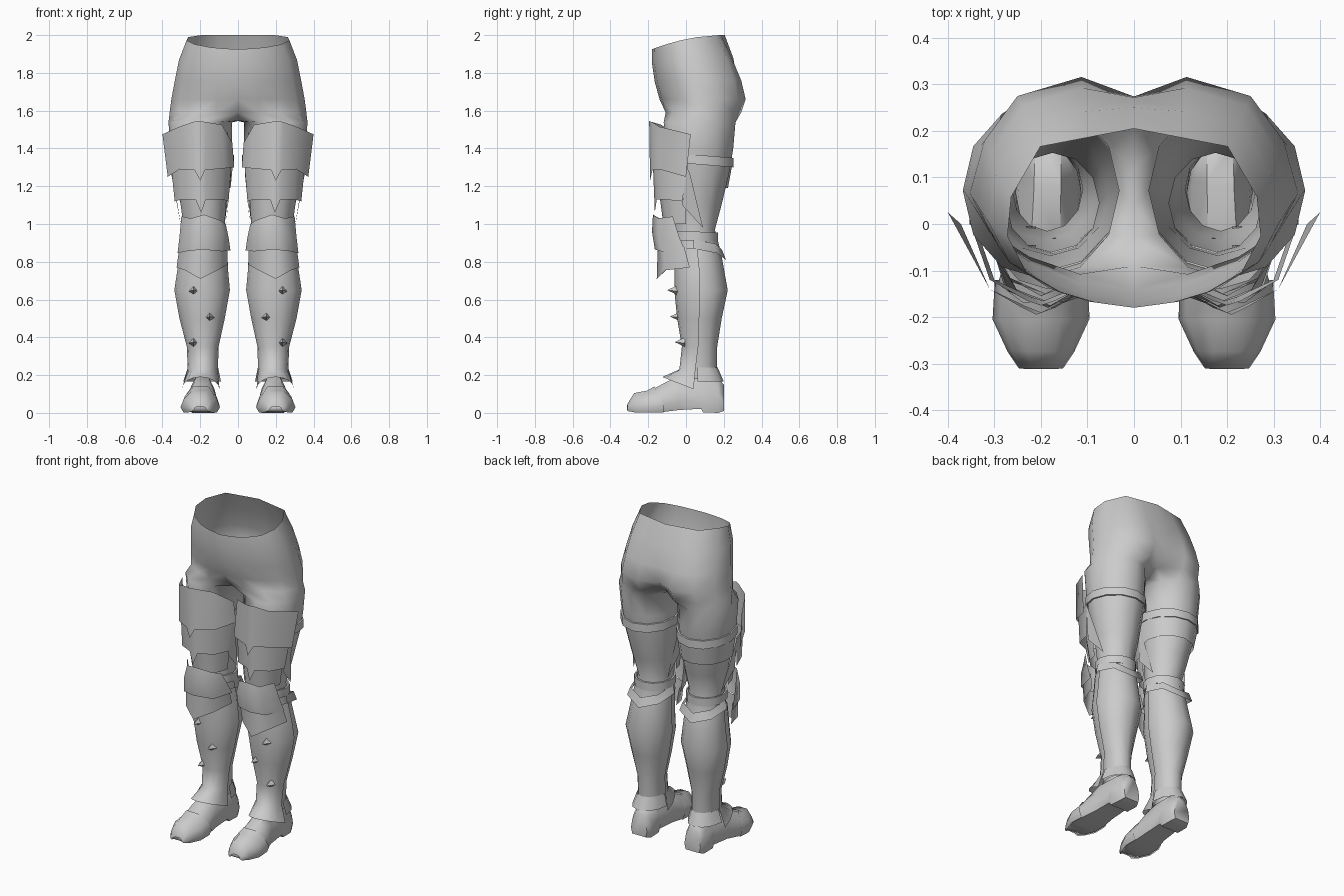
import bpy, bmesh, math

grey = bpy.data.materials.new("grey")
grey.diffuse_color = (0.6, 0.6, 0.6, 1)


def finish(name, verts, faces, angle=50, mirror=True):
    """Make a mesh for the +x side and mirror it to the other leg."""
    me = bpy.data.meshes.new(name)
    me.from_pydata(verts, [], faces)
    bm = bmesh.new()
    bm.from_mesh(me)
    bmesh.ops.recalc_face_normals(bm, faces=bm.faces)
    bm.to_mesh(me)
    bm.free()
    me.materials.append(grey)
    ob = bpy.data.objects.new(name, me)
    bpy.context.collection.objects.link(ob)
    if mirror:
        mod = ob.modifiers.new("mirror", 'MIRROR')
        mod.merge_threshold = 0.001
    bpy.ops.object.select_all(action='DESELECT')
    ob.select_set(True)
    bpy.context.view_layer.objects.active = ob
    bpy.ops.object.shade_smooth_by_angle(angle=math.radians(angle))
    return ob


def loft(name, rows, closed=False, caps=False, angle=80, mirror=True):
    """Bridge rows that all have the same number of points."""
    n = len(rows[0])
    faces = []
    for r in range(len(rows) - 1):
        for i in range(n if closed else n - 1):
            j = (i + 1) % n
            faces.append((r*n + i, r*n + j, (r+1)*n + j, (r+1)*n + i))
    if caps:
        last = (len(rows) - 1) * n
        faces += [tuple(range(n)), tuple(range(last, last + n))]
    return finish(name, [p for r in rows for p in r], faces, angle, mirror)


def arc(z, cx, cy, rx, ry, a0, a1, n):
    """Points on an ellipse; 0 deg is outward, -90 deg is the front."""
    pts = []
    for i in range(n):
        a = math.radians(a0 + (a1 - a0) * i / (n - 1))
        pts.append((cx + rx*math.cos(a), cy + ry*math.sin(a), z))
    return pts


# Body: open half rings for the pelvis, closed rings for the leg
# Outline as fractions of half width and depth, at the waist and at the hips
waist = [(0, 0), (.3, .03), (.56, .08), (.85, .2), (1, .4), (.97, .62), (.74, .9), (.37, .95), (0, 1)]
hips = [(0, 0), (.32, .03), (.62, .12), (.87, .26), (1, .45), (.91, .7), (.71, .91), (.32, 1), (0, 1)]
# front z, back z, half width, front y, back y, front pull, back cleft, hip blend
pelvis = [(1.925, 2.0, .272, -.18, .205, 0, 0, 0),
          (1.85, 1.88, .312, -.18, .255, 0, .005, .4),
          (1.75, 1.76, .335, -.165, .297, 0, .025, .8),
          (1.66, 1.66, .353, -.14, .316, 0, .042, 1),
          (1.59, 1.59, .362, -.12, .292, .03, .09, 1)]
verts, faces = [], []
for zf, zb, w, f, b, pf, pb, t in pelvis:
    for i in range(9):
        fx = waist[i][0]*(1 - t) + hips[i][0]*t
        fy = waist[i][1]*(1 - t) + hips[i][1]*t
        y = f + (b - f)*fy + (pf if i == 0 else -pb if i == 8 else 0)
        verts.append((w*fx, y, zb - (zb - zf)*(1 - fy)**2))
for r in range(len(pelvis) - 1):
    for i in range(8):
        k = r*9 + i
        faces.append((k, k + 1, k + 10, k + 9))
top = (len(pelvis) - 1) * 9
crotch = len(verts)
verts += [(0, .12, 1.555), (0, .04, 1.545), (0, -.03, 1.547)]
prev = list(range(top, top + 9)) + [crotch, crotch + 1, crotch + 2]
# z, centre x, centre y, radius x, radius y
legs = [(1.538, .2, .072, .168, .19), (1.40, .195, .07, .163, .18),
        (1.28, .19, .068, .152, .163), (1.10, .18, .06, .123, .128),
        (.97, .175, .045, .1, .108), (.85, .18, .06, .115, .125),
        (.65, .19, .083, .138, .138), (.50, .19, .077, .11, .112),
        (.35, .186, .075, .076, .09), (.18, .184, .068, .07, .095)]
for z, cx, cy, rx, ry in legs:
    start = len(verts)
    verts += arc(z, cx, cy, rx, ry, -120, 210, 12)
    ring = list(range(start, start + 12))
    for i in range(12):
        j = (i + 1) % 12
        faces.append((prev[i], prev[j], ring[j], ring[i]))
    prev = ring
finish("hips_and_legs", verts, faces, 80)

# Upper thigh plate with a flared outer corner and a centre point
loft("upper_thigh_plate", [
    [(.03, .0, 1.43), (.085, -.13, 1.525), (.17, -.18, 1.54), (.21, -.195, 1.545),
     (.24, -.18, 1.54), (.31, -.14, 1.515), (.4, .025, 1.475)],
    [(.02, .01, 1.30), (.07, -.14, 1.295), (.175, -.178, 1.285), (.2, -.19, 1.23),
     (.23, -.178, 1.285), (.31, -.14, 1.29), (.372, .0, 1.25)]])

# Lower thigh plate
loft("lower_thigh_plate", [
    [(.035, .0, 1.31), (.08, -.12, 1.31), (.17, -.165, 1.31), (.2, -.175, 1.31),
     (.23, -.165, 1.31), (.31, -.12, 1.31), (.355, .01, 1.31)],
    [(.05, .0, 1.12), (.085, -.12, 1.13), (.17, -.155, 1.13), (.195, -.165, 1.06),
     (.225, -.155, 1.13), (.3, -.12, 1.13), (.335, -.02, 1.12)]])
# Side tails running back to a point
for name, x0, x1 in (("outer_thigh_tail", .354, .30), ("inner_thigh_tail", .036, .065)):
    finish(name, [(x0, .0, 1.31), (x0, .02, 1.27), (x1, .09, .98),
                  (x1 + (x0 - x1)*.4, -.02, 1.1)], [(0, 1, 2, 3)])

# Small plate between thigh and knee
loft("above_knee_plate", [
    arc(1.15, .185, .0, .125, .14, -180, 0, 7),
    arc(1.0, .18, .0, .11, .12, -180, 0, 7)])

# Knee cap plate, bulging in the middle, back edge slanting forward at the top
loft("knee_plate", [
    [(.065, -.07, 1.0), (.095, -.125, 1.02), (.18, -.175, 1.05), (.25, -.145, 1.03),
     (.3, -.07, 1.04)],
    [(.05, -.035, .93), (.08, -.13, .95), (.185, -.18, .96), (.27, -.145, .95),
     (.31, -.035, .93)],
    [(.04, .0, .86), (.085, -.12, .855), (.19, -.165, .865), (.28, -.13, .855),
     (.32, .0, .845)]])

# Plate below the knee with a centre point
loft("below_knee_plate", [
    [(.055, -.01, .88), (.09, -.11, .87), (.19, -.15, .87), (.275, -.12, .87),
     (.31, -.01, .88)],
    [(.055, .02, .785), (.1, -.1, .76), (.2, -.155, .71), (.28, -.11, .755),
     (.325, .02, .77)]])


# Leather straps: thin bands dipping toward the back
def strap(name, z, h, dip, cx, cy, rx, ry):
    rows = []
    for zz, grow in ((z + h, -.01), (z + h, 0), (z, 0), (z, -.01)):
        ring = arc(zz, cx, cy, rx + grow, ry + grow, 0, 330, 12)
        rows.append([(x, y, q - dip*(y - cy)/ry) for x, y, q in ring])
    loft(name, rows, closed=True, angle=40)


strap("thigh_strap", 1.315, .05, .015, .192, .07, .17, .182)
strap("knee_strap", .91, .05, .005, .178, .05, .118, .12)

# Wide band behind one thigh only
loft("rear_thigh_band", [
    arc(1.32, -.191, .068, .166, .178, -20, 200, 9),
    arc(1.19, -.186, .064, .148, .158, -20, 200, 9)], mirror=False)

# Shin guard: front half shell with flared ankle
greave = [(.87, .18, .06, .122, .125), (.75, .187, .072, .135, .133),
          (.65, .19, .075, .147, .137), (.50, .19, .07, .12, .117),
          (.35, .187, .065, .084, .087), (.23, .186, .05, .08, .085)]
rows = [arc(*g, -180, 0, 9) for g in greave]
hem = arc(.17, .198, .04, .1, .165, -180, 0, 9)
rows.append([(x, y, .125 + .065*math.sin(math.pi*i/8)) for i, (x, y, z) in enumerate(hem)])
loft("shin_guard", rows)

# Heel cuff with a rear point
loft("heel_cuff", [arc(.24, .185, .06, .08, .108, 0, 180, 7),
                   arc(.165, .19, .06, .1, .14, 0, 180, 7)])

# Collar behind the knee, dropping to a point
loft("calf_collar", [
    [(.06, .04, .92), (.085, .155, .895), (.18, .19, .865), (.275, .155, .895), (.3, .04, .92)],
    [(.05, .04, .87), (.07, .165, .845), (.18, .212, .81), (.29, .165, .845), (.312, .04, .87)]])

# Pointed studs on the shin
for i, (x, z, y) in enumerate(((.235, .65, -.1), (.15, .51, -.085), (.235, .375, -.06))):
    r, b = .025, y + .055
    finish("shin_stud_%d" % (i + 1),
           [(x, y, z), (x + r, b, z - .006), (x, b, z + r), (x - r, b, z - .006), (x, b, z - r)],
           [(0, 1, 2), (0, 2, 3), (0, 3, 4), (0, 4, 1), (1, 2, 3, 4)], 10)


# Boot: sections along y of centre x, half width, bottom, top
def section(y, cx, w, zb, zt):
    h = zt - zb
    prof = [(-.85, 0), (-1, .25), (-.85, .6), (-.4, 1), (.4, 1), (.85, .6), (1, .25), (.85, 0)]
    return [(cx + w*a, y, zb + h*b) for a, b in prof]


boot = [(-.303, .2, .042, .015, .045), (-.27, .2, .066, .006, .1), (-.2, .2, .098, .005, .112),
        (-.12, .197, .093, .005, .155), (-.04, .19, .078, .015, .195), (.08, .186, .072, .022, .195),
        (.09, .186, .072, .003, .195), (.17, .184, .07, .0, .185), (.2, .184, .055, .01, .15)]
loft("boot", [section(*s) for s in boot], closed=True, caps=True, angle=60)

# Toe cap shell over the front of the boot
cap = [(-.312, .2, .03, .02, .035), (-.31, .2, .048, .01, .048), (-.274, .2, .072, .003, .105),
       (-.205, .2, .104, .001, .118), (-.14, .198, .101, .002, .14)]
shell = [section(*s) for s in cap]
shell[-1] = [(x, y - max(0, z - .06)*.6 + .02, z) for x, y, z in shell[-1]]
loft("toe_cap", shell)
